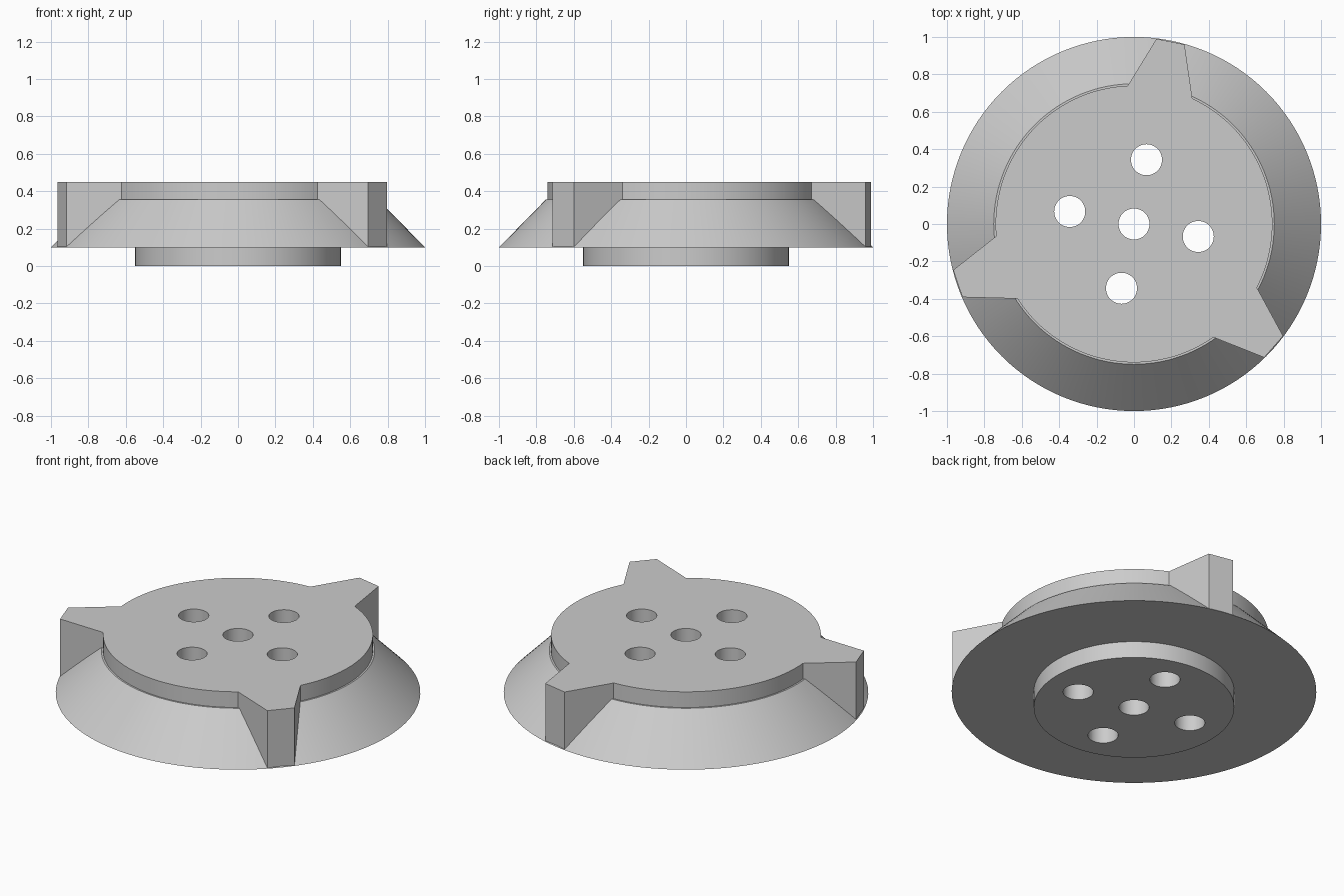
import bpy, bmesh
from math import cos, sin, radians, pi
from mathutils import Matrix

cube = bpy.data.objects.get("Cube")
if cube:
    bpy.data.objects.remove(cube, do_unlink=True)

TOP, RIM, SEGMENTS = 0.45, 0.10, 128

grey = bpy.data.materials.new("plain grey")
grey.use_nodes = True
colour = (0.6, 0.6, 0.6, 1)
grey.diffuse_color = colour
grey.node_tree.nodes["Principled BSDF"].inputs["Base Color"].default_value = colour


def add_object(name, bm):
    bmesh.ops.recalc_face_normals(bm, faces=bm.faces)
    mesh = bpy.data.meshes.new(name)
    bm.to_mesh(mesh)
    bm.free()
    mesh.materials.append(grey)
    obj = bpy.data.objects.new(name, mesh)
    bpy.context.collection.objects.link(obj)
    return obj


def lathe(name, profile):
    """Turn a radius/height profile around z and cap both ends."""
    bm = bmesh.new()
    rings = []
    for r, z in profile:
        rings.append([bm.verts.new((r * cos(2 * pi * i / SEGMENTS),
                                    r * sin(2 * pi * i / SEGMENTS), z))
                      for i in range(SEGMENTS)])
    for low, high in zip(rings, rings[1:]):
        for i in range(SEGMENTS):
            j = (i + 1) % SEGMENTS
            bm.faces.new((low[i], low[j], high[j], high[i]))
    bm.faces.new(rings[0][::-1])
    bm.faces.new(rings[-1])
    return add_object(name, bm)


def prism(name, outline, bottom, top, turn):
    bm = bmesh.new()
    face = bm.faces.new([bm.verts.new((x, y, bottom)) for x, y in outline])
    new = bmesh.ops.extrude_face_region(bm, geom=[face])["geom"]
    verts = [v for v in new if isinstance(v, bmesh.types.BMVert)]
    bmesh.ops.translate(bm, verts=verts, vec=(0, 0, top - bottom))
    bmesh.ops.rotate(bm, verts=bm.verts, matrix=Matrix.Rotation(turn, 3, "Z"))
    return add_object(name, bm)


def combine(body, tool, operation):
    """Apply a boolean, then drop the tool object."""
    bpy.context.view_layer.objects.active = body
    mod = body.modifiers.new(operation.lower(), "BOOLEAN")
    mod.operation, mod.solver, mod.object = operation, "EXACT", tool
    bpy.ops.object.modifier_apply(modifier=mod.name)
    bpy.data.objects.remove(tool, do_unlink=True)


# Turned body: bottom spigot, sloped flange, narrow ledge and top disc
body = lathe("flanged_hub", [(0.55, 0), (0.55, RIM), (1, RIM), (0.75, 0.355),
                             (0.74, 0.355), (0.74, TOP)])

# Three skewed teeth reaching the rim
tooth = [(-0.051, 0.711), (0.12, 0.99), (0.27, 0.96), (0.315, 0.65)]
for k in range(3):
    combine(body, prism("tooth", tooth, RIM, TOP, radians(120 * k)), "UNION")

# Centre hole and four bolt holes, all the way through
centres = [(0, 0)] + [(0.35 * cos(radians(a)), 0.35 * sin(radians(a)))
                      for a in range(79, 439, 90)]
for x, y in centres:
    circle = [(x + 0.083 * cos(pi * i / 24), y + 0.083 * sin(pi * i / 24))
              for i in range(48)]
    cutter = prism("hole_cutter", circle, -0.1, 0.6, 0)
    cutter.hide_render = True
    combine(body, cutter, "DIFFERENCE")

# Smooth round walls, sharp edges kept
bpy.ops.object.select_all(action="DESELECT")
body.select_set(True)
bpy.context.view_layer.objects.active = body
bpy.ops.object.shade_smooth_by_angle(angle=radians(25))
